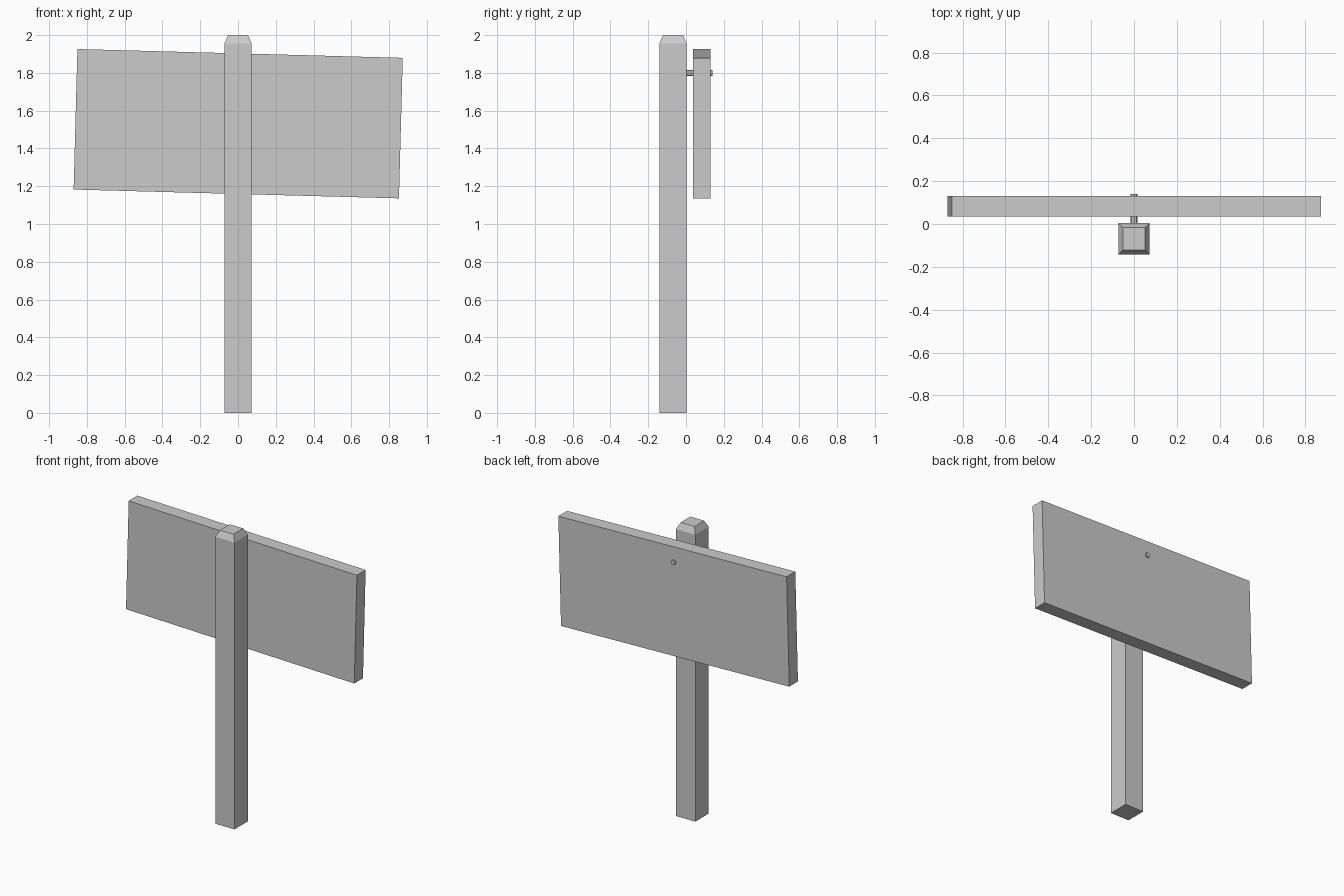
import bpy, bmesh, math
from mathutils import Matrix

if "Cube" in bpy.data.objects:
    bpy.data.objects.remove(bpy.data.objects["Cube"])


def add_object(name, bm):
    bmesh.ops.recalc_face_normals(bm, faces=bm.faces)
    mesh = bpy.data.meshes.new(name)
    bm.to_mesh(mesh)
    bm.free()
    obj = bpy.data.objects.new(name, mesh)
    bpy.context.collection.objects.link(obj)
    return obj


def box(size):
    bm = bmesh.new()
    bmesh.ops.create_cube(bm, size=1, matrix=Matrix.Diagonal((*size, 1)))
    return bm


# Square post with a tapered cap
CAP_START, CAP_TOP, INSET = 1.956, 2.0, 0.0205
bm = box((0.145, 0.145, CAP_START))
bmesh.ops.translate(bm, verts=bm.verts, vec=(0, 0, CAP_START / 2))
bm.faces.ensure_lookup_table()
top = max(bm.faces, key=lambda f: f.calc_center_median().z)
cap = bmesh.ops.extrude_discrete_faces(bm, faces=[top])["faces"][0]
scale = 1 - INSET / 0.0725
for v in cap.verts:
    v.co.x *= scale
    v.co.y *= scale
    v.co.z = CAP_TOP
post = add_object("post", bm)
post.location = (0, -0.069, 0)

# Slightly crooked board hanging behind the post
board = add_object("sign_board", box((1.723, 0.094, 0.744)))
board.location = (0.001, 0.083, 1.531)
board.rotation_euler.y = math.radians(1.55)

# Nail through the board into the post
bm = bmesh.new()
bmesh.ops.create_cone(bm, cap_ends=True, segments=8, radius1=0.0165,
                      radius2=0.0165, depth=0.141,
                      matrix=Matrix.Rotation(math.radians(90), 4, 'X'))
nail = add_object("nail", bm)
nail.location = (0, 0.0705, 1.799)
